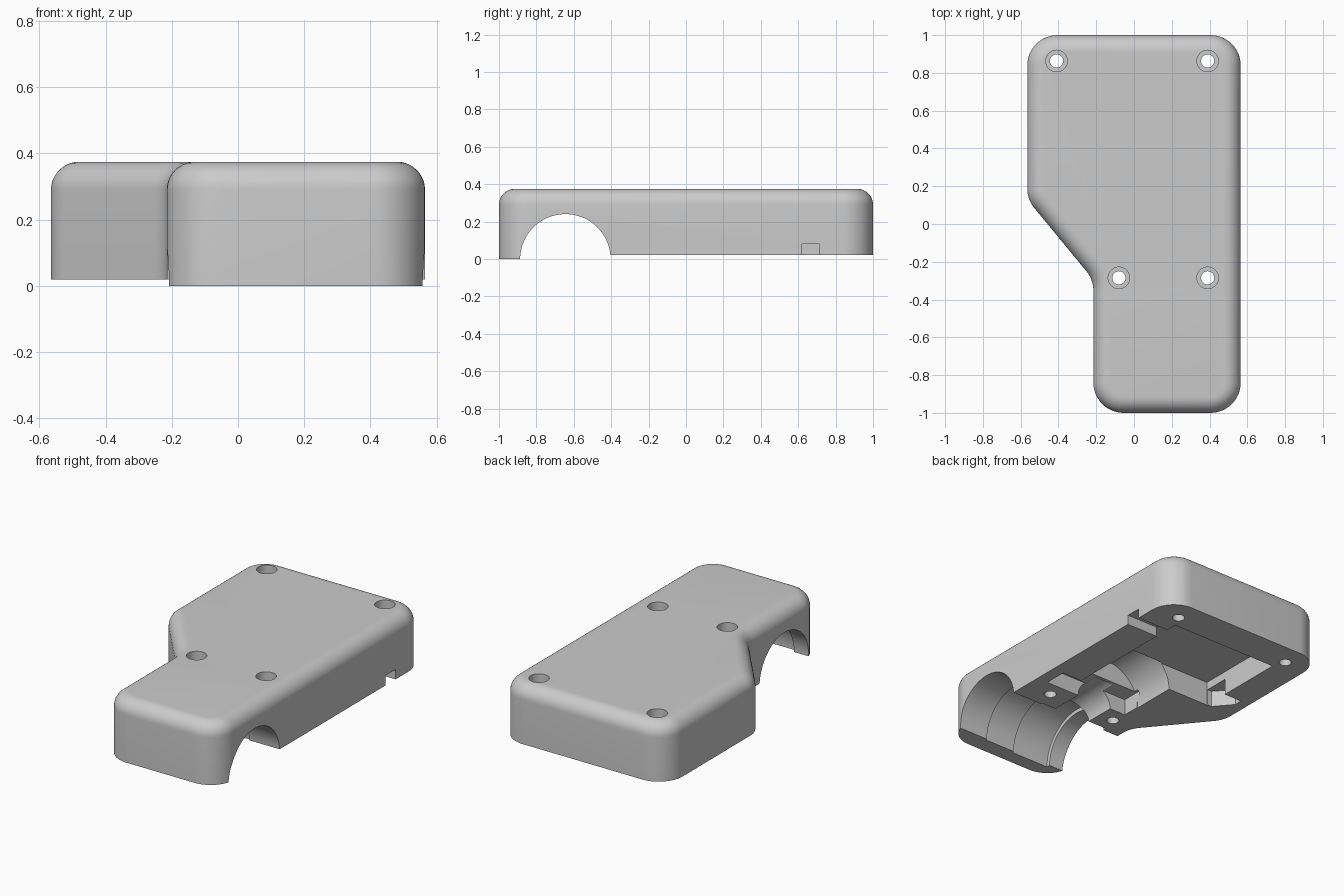
import bpy, bmesh, math
from mathutils import Vector, Matrix

if "Cube" in bpy.data.objects:
    bpy.data.objects.remove(bpy.data.objects["Cube"])

TOP, FILLET, FLOOR = 0.375, 0.085, 0.02


def rounded_outline(corners, radius, steps=12):
    """Counter-clockwise outline with filleted corners: list of (point, outward normal)."""
    out = []
    n = len(corners)
    for i in range(n):
        a, p, b = (Vector(corners[(i + k) % n]) for k in (-1, 0, 1))
        d1, d2 = (p - a).normalized(), (b - p).normalized()
        turn = math.atan2(d1.x * d2.y - d1.y * d2.x, d1.dot(d2))
        side = 1 if turn > 0 else -1
        n1 = Vector((d1.y, -d1.x))
        start = p - d1 * radius * math.tan(abs(turn) / 2)
        centre = start - n1 * radius * side
        for s in range(steps + 1):
            normal = Matrix.Rotation(turn * s / steps, 2) @ n1
            out.append((centre + normal * radius * side, normal))
    return out


def make_object(name, bm):
    bmesh.ops.recalc_face_normals(bm, faces=bm.faces)
    mesh = bpy.data.meshes.new(name)
    bm.to_mesh(mesh)
    bm.free()
    obj = bpy.data.objects.new(name, mesh)
    bpy.context.collection.objects.link(obj)
    return obj


def volume(mesh):
    bm = bmesh.new()
    bm.from_mesh(mesh)
    v = bm.calc_volume()
    bm.free()
    return v


def cut(bm):
    """Subtract a bmesh solid from the cover; try another solver or a nudge if nothing is removed."""
    cutter = make_object("cutter", bm)
    cutter.hide_render = True
    before = volume(cover.data)
    mod = cover.modifiers.new("cut", 'BOOLEAN')
    mod.operation, mod.object = 'DIFFERENCE', cutter
    for solver, nudge in (('EXACT', 0), ('MANIFOLD', 0), ('EXACT', 0.0013),
                          ('MANIFOLD', 0.0013), ('FLOAT', 0.0013)):
        mod.solver = solver
        cutter.location = (nudge, nudge, -nudge)
        bpy.context.view_layer.update()
        deps = bpy.context.evaluated_depsgraph_get()
        result = bpy.data.meshes.new_from_object(cover.evaluated_get(deps), depsgraph=deps)
        if 0.3 * before < volume(result) < before - 1e-5:
            cover.data = result
            break
    cover.modifiers.remove(mod)
    bpy.data.objects.remove(cutter, do_unlink=True)


def cut_box(x0, x1, y0, y1, z0, z1):
    bm = bmesh.new()
    bmesh.ops.create_cube(bm, size=1)
    for v in bm.verts:
        v.co = Vector(((x0, x1)[v.co.x > 0], (y0, y1)[v.co.y > 0], (z0, z1)[v.co.z > 0]))
    cut(bm)


def cut_turned(axis, profile, centre, segments=90):
    """Turned solid along an axis; profile lists (position along axis, radius)."""
    bm = bmesh.new()
    k = 'XYZ'.index(axis)
    rings = []
    for pos, radius in profile:
        ring = []
        for s in range(segments):
            a = 2 * math.pi * (s + 0.3) / segments
            co = Vector(centre)
            co[k] = pos
            co[(k + 1) % 3] += radius * math.cos(a)
            co[(k + 2) % 3] += radius * math.sin(a)
            ring.append(bm.verts.new(co))
        rings.append(ring)
    for r0, r1 in zip(rings, rings[1:]):
        for i in range(segments):
            j = (i + 1) % segments
            bm.faces.new((r0[i], r0[j], r1[j], r1[i]))
    bm.faces.new(rings[0])
    bm.faces.new(rings[-1])
    cut(bm)


def cut_prism(points, z0, z1):
    bm = bmesh.new()
    rings = [[bm.verts.new((x, y, z)) for x, y in points] for z in (z0, z1)]
    for r in rings:
        bm.faces.new(r)
    for i in range(len(points)):
        j = (i + 1) % len(points)
        bm.faces.new((rings[0][i], rings[0][j], rings[1][j], rings[1][i]))
    cut(bm)


# Solid cover with rounded outline and rounded top edge
outline = rounded_outline([(0.565, -1), (0.565, 1), (-0.565, 1), (-0.565, 0.13),
                           (-0.215, -0.295), (-0.215, -1)], 0.16)
levels = [(0, 0)]
for s in range(11):
    t = math.pi / 2 * s / 10
    levels.append((FILLET * (1 - math.cos(t)), TOP - FILLET + FILLET * math.sin(t)))
bm = bmesh.new()
rings = [[bm.verts.new((*(p - n * inset), z)) for p, n in outline] for inset, z in levels]
for low, high in zip(rings, rings[1:]):
    for i in range(len(outline)):
        j = (i + 1) % len(outline)
        bm.faces.new((low[i], low[j], high[j], high[i]))
bm.faces.new(rings[0])
bm.faces.new(rings[-1])
cover = make_object("half_cover", bm)

# Cross bore with two wider grooves inside
cut_turned('X', [(-0.9, 0.242), (-0.11, 0.242), (-0.1095, 0.265), (0.15, 0.265),
                 (0.1505, 0.252), (0.36, 0.252), (0.3605, 0.242), (0.9, 0.242)],
           (0, -0.645, -0.002))

# Raised parting face behind the cross bore
cut_box(-1, 1, -0.645, 1.5, -0.5, FLOOR)

# Rear compartment, its side recess and the cable slot
cut_box(-0.38, 0.35, 0.2, 0.785, -0.2, 0.17)
cut_prism([(-0.37, 0.205), (-0.37, 0.36), (-0.5, 0.36), (-0.5, 0.31), (-0.41, 0.205)], -0.2, 0.12)
cut_box(0.33, 1, 0.62, 0.715, -0.2, 0.08)

# Round barrel seat, flange slot and narrow neck leading to the cross bore
cut_turned('Y', [(-0.08, 0.225), (0.21, 0.225)], (0.13, 0, FLOOR - 0.001))
cut_box(-0.09, 0.49, -0.19, -0.05, -0.2, 0.12)
cut_turned('Y', [(-0.5, 0.12), (-0.1, 0.12)], (0.14, 0, FLOOR - 0.001))

# Counterbored screw holes
for x, y in ((-0.41, 0.863), (0.39, 0.863), (-0.08, -0.285), (0.39, -0.285)):
    cut_turned('Z', [(-0.2, 0.035), (0.22, 0.035), (0.2205, 0.057), (0.6, 0.057)], (x, y, 0), 40)

# Colour and shading
grey = bpy.data.materials.new("light_grey")
grey.diffuse_color = (0.6, 0.6, 0.6, 1)
grey.use_nodes = True
grey.node_tree.nodes["Principled BSDF"].inputs["Base Color"].default_value = grey.diffuse_color
cover.data.materials.clear()
cover.data.materials.append(grey)
for poly in cover.data.polygons:
    poly.material_index = 0
bpy.ops.object.select_all(action='DESELECT')
cover.select_set(True)
bpy.context.view_layer.objects.active = cover
bpy.ops.object.shade_smooth_by_angle(angle=math.radians(30))
